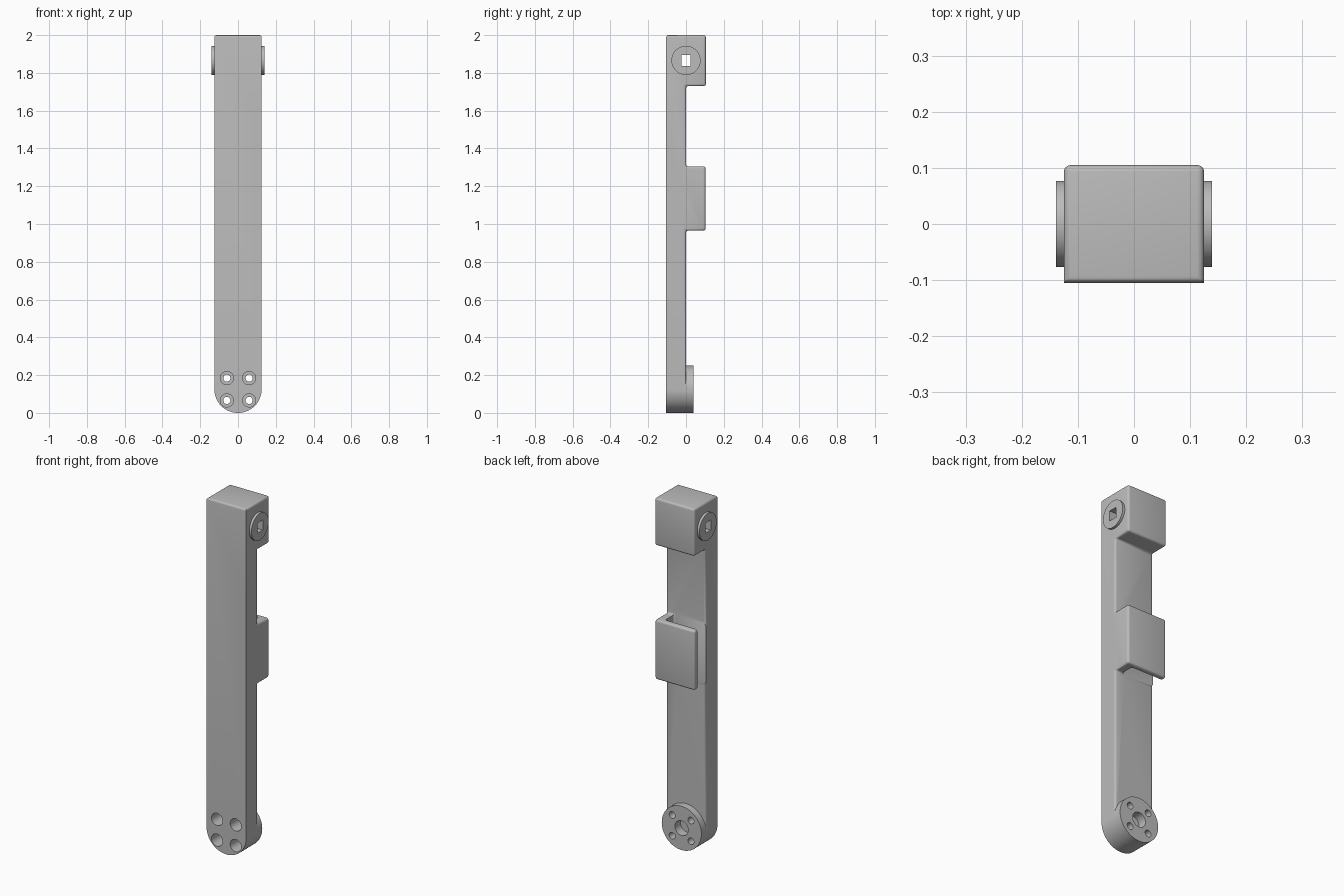
import bpy, bmesh
from math import pi
from mathutils import Matrix, Vector

cube = bpy.data.objects.get("Cube")
if cube:
    bpy.data.objects.remove(cube, do_unlink=True)

grey = bpy.data.materials.new("plain grey")
grey.use_nodes = True
COLOUR = (0.5, 0.5, 0.5, 1)
grey.diffuse_color = COLOUR
grey.node_tree.nodes["Principled BSDF"].inputs["Base Color"].default_value = COLOUR

HALF = 0.125        # half width of the arm
FRONT = -0.105
BACK = 0.105
HUB_Z = 1.866
ROUND = 0.012


def finish(name, bm):
    bmesh.ops.recalc_face_normals(bm, faces=bm.faces)
    mesh = bpy.data.meshes.new(name)
    bm.to_mesh(mesh)
    bm.free()
    mesh.materials.append(grey)
    obj = bpy.data.objects.new(name, mesh)
    bpy.context.collection.objects.link(obj)
    return obj


def box(name, low, high):
    bm = bmesh.new()
    low, high = Vector(low), Vector(high)
    size = Matrix.Diagonal((high - low).to_4d())
    bmesh.ops.create_cube(bm, size=1, matrix=Matrix.Translation((low + high) / 2) @ size)
    return finish(name, bm)


def cylinder(name, axis, start, end, centre, radius, sides=64):
    """Cylinder along X or Y; centre holds the other two coordinates."""
    bm = bmesh.new()
    middle = (start + end) / 2
    if axis == "X":
        place, turn = (middle, *centre), Matrix.Rotation(pi / 2, 4, "Y")
    else:
        place, turn = (centre[0], middle, centre[1]), Matrix.Rotation(pi / 2, 4, "X")
    bmesh.ops.create_cone(bm, cap_ends=True, segments=sides, radius1=radius,
                          radius2=radius, depth=end - start,
                          matrix=Matrix.Translation(place) @ turn)
    return finish(name, bm)


def carve(target, cutter, operation="DIFFERENCE"):
    cutter.hide_render = True
    mod = target.modifiers.new("carve", "BOOLEAN")
    mod.operation = operation
    mod.solver = "EXACT"
    mod.object = cutter
    with bpy.context.temp_override(object=target, active_object=target):
        bpy.ops.object.modifier_apply(modifier=mod.name)
    bpy.data.objects.remove(cutter, do_unlink=True)


# Arm: side profile with head and hook block, extruded across the width
profile = [(FRONT, 0), (FRONT, 2), (BACK, 2), (BACK, 1.73), (0, 1.73),
           (0, 1.305), (0.103, 1.305), (0.103, 0.965), (0, 0.965), (0, 0)]
bm = bmesh.new()
face = bm.faces.new([bm.verts.new((-HALF, y, z)) for y, z in profile])
side = bmesh.ops.extrude_face_region(bm, geom=[face])["geom"]
bmesh.ops.translate(bm, vec=(2 * HALF, 0, 0),
                    verts=[v for v in side if isinstance(v, bmesh.types.BMVert)])
bmesh.ops.recalc_face_normals(bm, faces=bm.faces)


def is_rounded(edge):
    a, b = (v.co for v in edge.verts)
    front_upright = a.y < -0.1 and b.y < -0.1 and abs(a.z - b.z) > 1
    return not front_upright and max(a.z, b.z) > 0.01


bmesh.ops.bevel(bm, geom=[e for e in bm.edges if is_rounded(e)], offset=ROUND,
                segments=4, profile=0.5, affect="EDGES")
arm = finish("arm", bm)

# Half-round lower end of the arm
bm = bmesh.new()
bmesh.ops.create_circle(bm, cap_ends=True, segments=64, radius=HALF,
                        matrix=Matrix.Translation((0, -0.3, HALF)) @ Matrix.Rotation(pi / 2, 4, "X"))
for v in bm.verts:
    if v.co.z > HALF + 0.001:
        v.co.z = 2.2
        v.co.x = HALF * 1.2 * (1 if v.co.x > 0 else -1)
bmesh.ops.delete(bm, geom=bm.faces[:], context="FACES_ONLY")
bmesh.ops.delete(bm, geom=bm.verts[:], context="VERTS")
outline = [(HALF * x, HALF + HALF * z) for x, z in
           ((Matrix.Rotation(-pi * i / 32, 2) @ Vector((1, 0))) for i in range(33))]
outline += [(-HALF, 2.2), (HALF, 2.2)]
face = bm.faces.new([bm.verts.new((x, -0.3, z)) for x, z in outline])
side = bmesh.ops.extrude_face_region(bm, geom=[face])["geom"]
bmesh.ops.translate(bm, vec=(0, 0.6, 0),
                    verts=[v for v in side if isinstance(v, bmesh.types.BMVert)])
carve(arm, finish("end_shape", bm), "INTERSECT")

# Slot that turns the middle block into a hook open on one side
slot = box("slot", (-0.3, 0, 0.93), (0.078, 0.076, 1.34))
bm = bmesh.new()
bm.from_mesh(slot.data)
inner = [e for e in bm.edges if all(v.co.x > 0 for v in e.verts)
         and abs(e.verts[0].co.z - e.verts[1].co.z) > 0.1]
bmesh.ops.bevel(bm, geom=inner, offset=ROUND, segments=4, profile=0.5, affect="EDGES")
bm.to_mesh(slot.data)
bm.free()
carve(arm, slot)

# Round mounting disc on the back of the lower end
disc = cylinder("mounting_disc", "Y", -0.02, 0.04, (0, HALF), HALF)
carve(arm, disc, "UNION")

# Screw holes with wide front recesses, and the blind centre bore
for x in (-0.059, 0.059):
    for z in (HALF - 0.059, HALF + 0.059):
        carve(arm, cylinder("recess", "Y", -0.2, -0.02, (x, z), 0.035, 32))
        carve(arm, cylinder("screw_hole", "Y", -0.2, 0.2, (x, z), 0.019, 32))
carve(arm, cylinder("centre_bore", "Y", -0.01, 0.2, (0, HALF), 0.042, 48))

# Hubs on both sides of the head, with a square hole straight through
parts = [arm]
for name, sign in (("left_hub", 1), ("right_hub", -1)):
    ends = sorted((sign * HALF, sign * 0.139))
    parts.append(cylinder(name, "X", *ends, (0, HUB_Z), 0.077))
for part in parts:
    carve(part, box("square_hole", (-0.3, -0.025, HUB_Z - 0.029), (0.3, 0.025, HUB_Z + 0.029)))

# Smooth shading with sharp edges kept
bpy.ops.object.select_all(action="DESELECT")
for part in parts:
    part.select_set(True)
bpy.context.view_layer.objects.active = arm
bpy.ops.object.shade_smooth_by_angle(angle=0.6)
